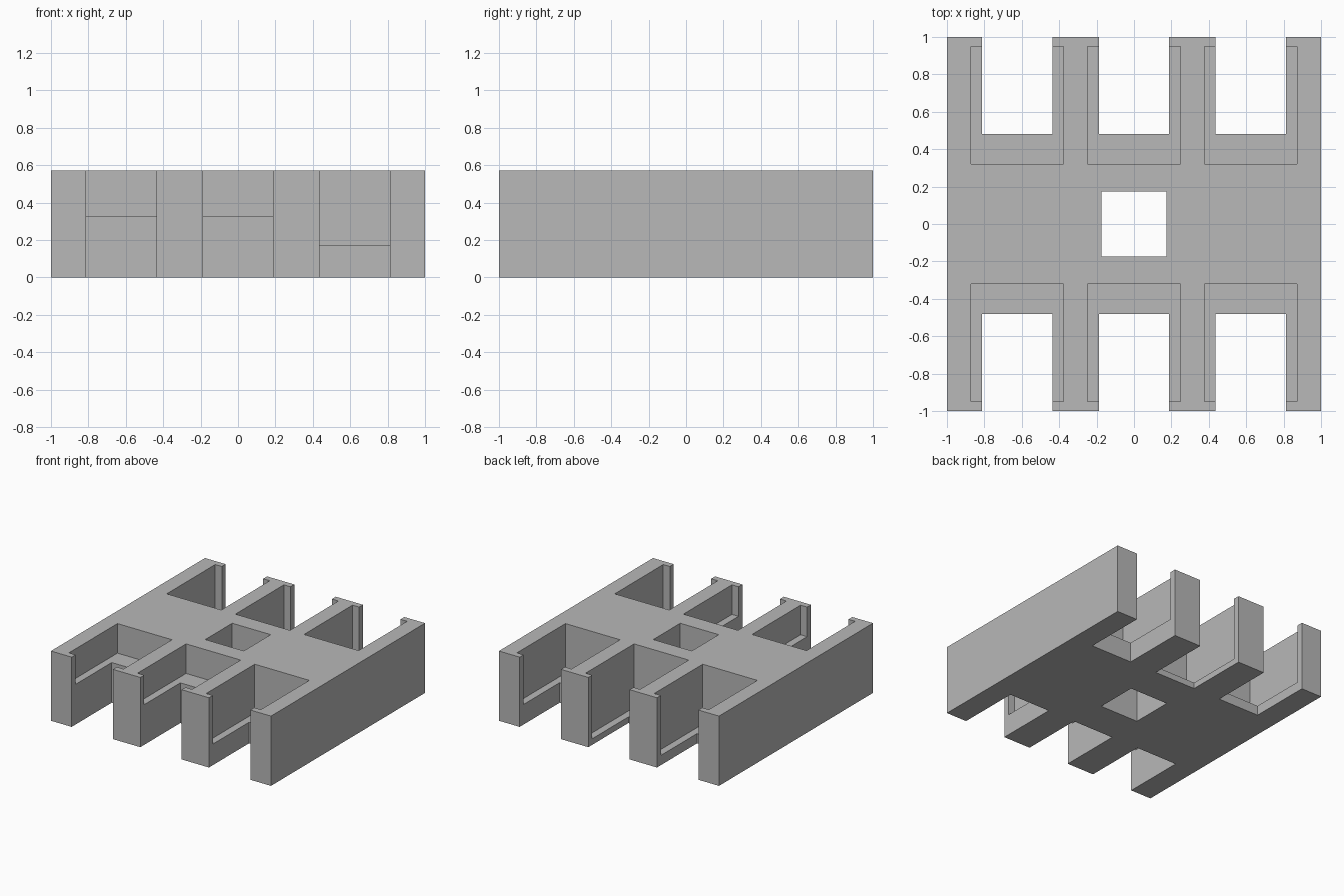
import bpy

HEIGHT = 0.573

cube = bpy.data.objects.get("Cube")
if cube:
    bpy.data.objects.remove(cube, do_unlink=True)

grey = bpy.data.materials.new("plain_grey")
grey.use_nodes = True
COLOUR = (0.48, 0.48, 0.48, 1)
grey.diffuse_color = COLOUR
grey.node_tree.nodes["Principled BSDF"].inputs["Base Color"].default_value = COLOUR


def box(name, low, high):
    """Make a box between two opposite corners."""
    bpy.ops.mesh.primitive_cube_add(size=1)
    obj = bpy.context.object
    obj.name = name
    for v in obj.data.vertices:
        v.co = [h if c > 0 else l for c, l, h in zip(v.co, low, high)]
    obj.data.materials.append(grey)
    return obj


def cut(target, low, high):
    """Subtract a box from the target and discard the cutter."""
    cutter = box("cutter", low, high)
    cutter.hide_render = True
    mod = target.modifiers.new("cut", "BOOLEAN")
    mod.operation = "DIFFERENCE"
    mod.solver = "EXACT"
    mod.object = cutter
    bpy.context.view_layer.objects.active = target
    bpy.ops.object.modifier_apply(modifier=mod.name)
    bpy.data.objects.remove(cutter, do_unlink=True)


def cut_side(target, side, x, half, y0, y1, z0):
    """Cut a box open at the top, on the front (-1) or back (1) side."""
    ya, yb = sorted((side * y0, side * y1))
    cut(target, (x - half, ya, z0), (x + half, yb, 1))


# Solid holder block with a square hole through its middle
holder = box("holder_block", (-1, -1, 0), (1, 1, HEIGHT))
cut(holder, (-0.175, -0.175, -1), (0.175, 0.175, 1))

# Ledge heights of the pockets, from -x to +x, on each side
ledges = {-1: (0.33, 0.33, 0.173), 1: (0.08, 0.05, 0.165)}
for side, heights in ledges.items():
    for x, ledge in zip((-0.624, 0, 0.624), heights):
        # Wide pocket down to the ledge, then a narrow open slot through it
        cut_side(holder, side, x, 0.248, 0.32, 0.95, ledge)
        cut_side(holder, side, x, 0.188, 0.48, 1.2, -1)
